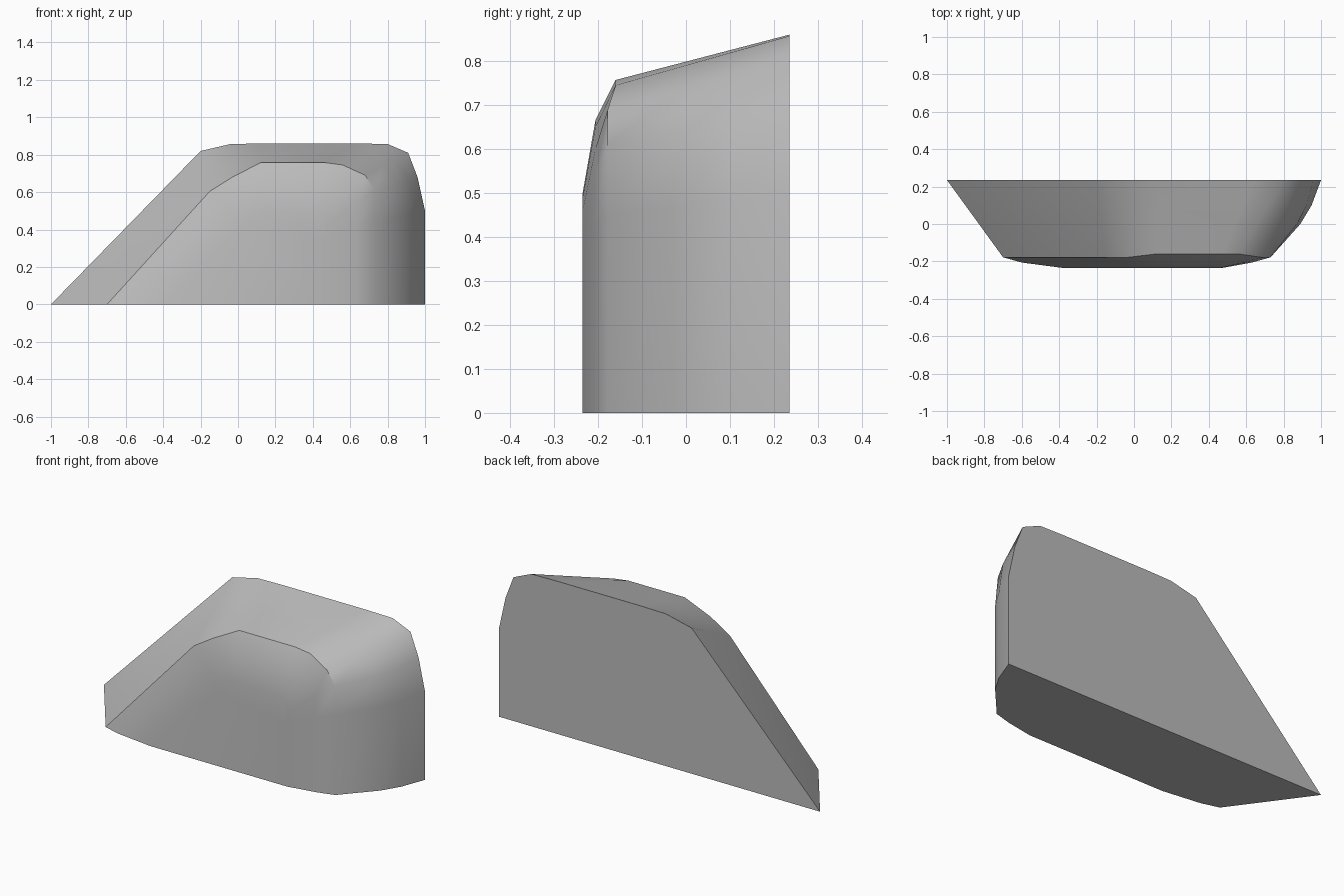
import bpy, bmesh, math
from mathutils import Vector

cube = bpy.data.objects.get("Cube")
if cube:
    bpy.data.objects.remove(cube)

mat = bpy.data.materials.new("plain grey")
mat.use_nodes = True
grey = (0.5, 0.5, 0.5, 1)
mat.diffuse_color = grey
mat.node_tree.nodes["Principled BSDF"].inputs["Base Color"].default_value = grey


def outline(y, pts, y_top=None):
    """Arch-shaped section; its crown may sit at a different depth."""
    crown = range(3, 6)
    return [Vector((x, y_top if y_top is not None and i in crown else y, z))
            for i, (x, z) in enumerate(pts)]


# Arch sections, each running from the low slanted side over to the upright side
back = outline(.235, [(-1, 0), (-.2, .82), (-.04, .857), (.12, .86), (.64, .86),
                      (.8, .857), (.91, .81), (.96, .68), (1, .5), (1, 0)])
rim = outline(-.178, [(-.7, 0), (-.15, .605), (-.03, .68), (.12, .757), (.47, .757),
                      (.56, .745), (.68, .69), (.73, .61), (.73, .45), (.73, 0)], -.16)
bevel = outline(-.206, [(-.6, 0), (-.08, .55), (.02, .61), (.13, .665), (.46, .665),
                        (.52, .65), (.59, .6), (.63, .54), (.63, .42), (.63, 0)])
front = outline(-.235, [(-.38, 0), (.02, .42), (.08, .47), (.15, .5), (.4, .5),
                        (.43, .49), (.46, .46), (.47, .42), (.47, .35), (.47, 0)])


def between(t, bulge):
    """Section part way from back to rim, with the upright side swelling outward."""
    ring = [a.lerp(b, t) for a, b in zip(back, rim)]
    for p in ring[7:]:
        p.x += bulge
    return ring


sections = [back, between(.33, .038), between(.57, .043), rim, bevel, front]

# Skin the sections, then close the back, front and underside
bm = bmesh.new()
rings = [[bm.verts.new(p) for p in s] for s in sections]
for a, b in zip(rings, rings[1:]):
    for i in range(len(a) - 1):
        bm.faces.new((a[i], a[i + 1], b[i + 1], b[i]))
bm.faces.new(rings[0])
bm.faces.new(rings[-1])
bm.faces.new([r[0] for r in rings] + [r[-1] for r in reversed(rings)])
bmesh.ops.recalc_face_normals(bm, faces=bm.faces)

mesh = bpy.data.meshes.new("wedge_body")
bm.to_mesh(mesh)
bm.free()
mesh.materials.append(mat)
body = bpy.data.objects.new("wedge_body", mesh)
bpy.context.collection.objects.link(body)
bpy.context.view_layer.objects.active = body
body.select_set(True)
bpy.ops.object.shade_smooth_by_angle(angle=math.radians(40))
